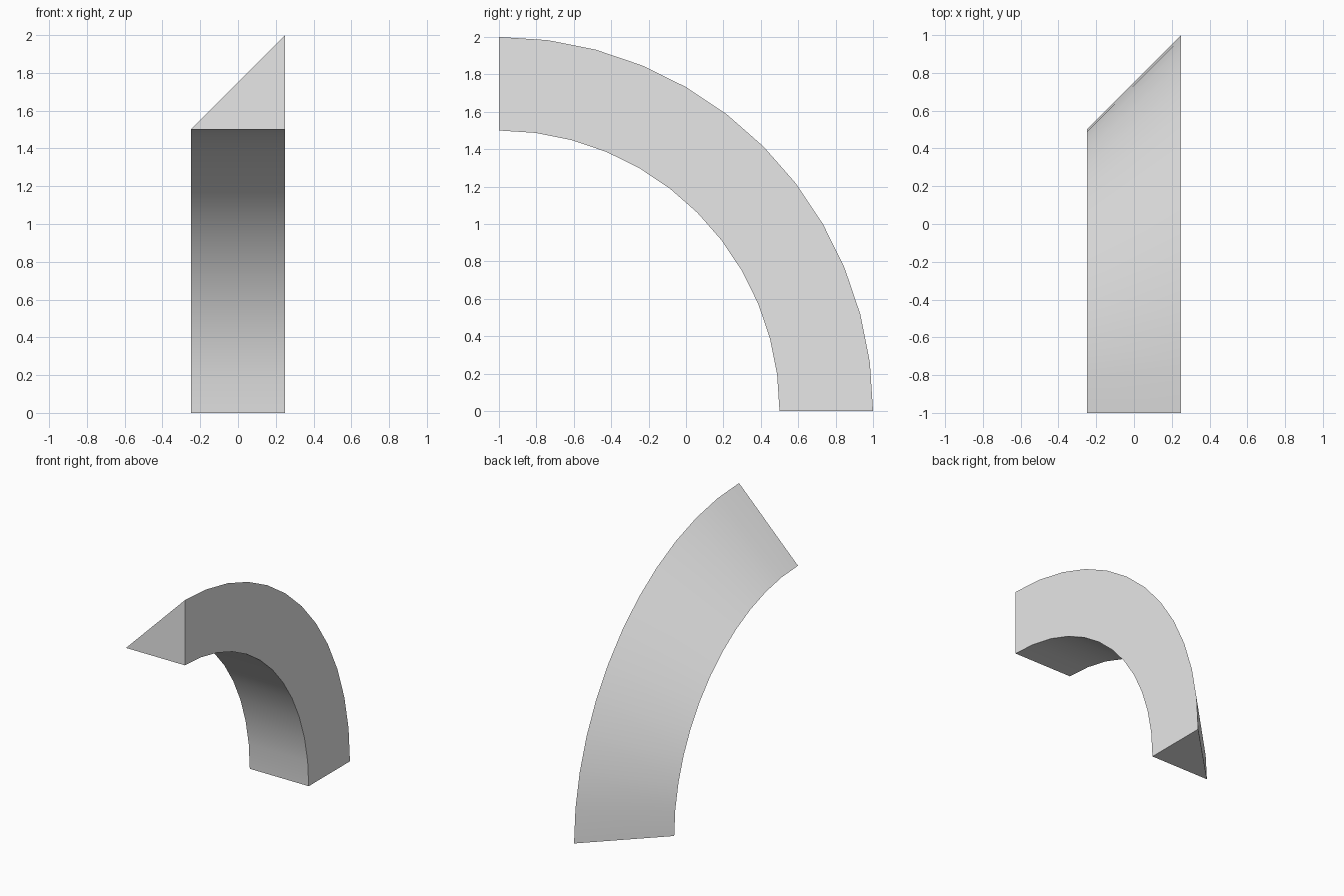
import bpy, bmesh
from math import radians
from mathutils import Matrix, Vector

cube = bpy.data.objects.get("Cube")
if cube:
    bpy.data.objects.remove(cube, do_unlink=True)

# Single light grey material
grey = bpy.data.materials.new("light_grey")
grey.use_nodes = True
color = (0.8, 0.8, 0.8, 1)
grey.diffuse_color = color
grey.node_tree.nodes["Principled BSDF"].inputs["Base Color"].default_value = color

# Quarter arch: triangular section swept around a horizontal axis
STEPS = 12
PIVOT = Vector((0, -1, 0))
SECTION = [(-0.25, 1.5), (0.25, 1.5), (0.25, 2.0)]   # x, radius

bm = bmesh.new()
rings = []
for i in range(STEPS + 1):
    turn = Matrix.Rotation(radians(-90 * i / STEPS), 3, 'X')
    rings.append([bm.verts.new(PIVOT + turn @ Vector((x, 0, r))) for x, r in SECTION])

# Side walls between neighbouring rings
for a, b in zip(rings, rings[1:]):
    for j in range(3):
        k = (j + 1) % 3
        bm.faces.new((a[j], a[k], b[k], b[j]))

# End caps
bm.faces.new(rings[0])
bm.faces.new(rings[-1])
bmesh.ops.recalc_face_normals(bm, faces=bm.faces)

mesh = bpy.data.meshes.new("curved_corner_wedge")
bm.to_mesh(mesh)
bm.free()
mesh.materials.append(grey)
wedge = bpy.data.objects.new("curved_corner_wedge", mesh)
bpy.context.collection.objects.link(wedge)

# Smooth along the curve, sharp at the section corners
bpy.ops.object.select_all(action='DESELECT')
wedge.select_set(True)
bpy.context.view_layer.objects.active = wedge
bpy.ops.object.shade_smooth_by_angle(angle=radians(30))
